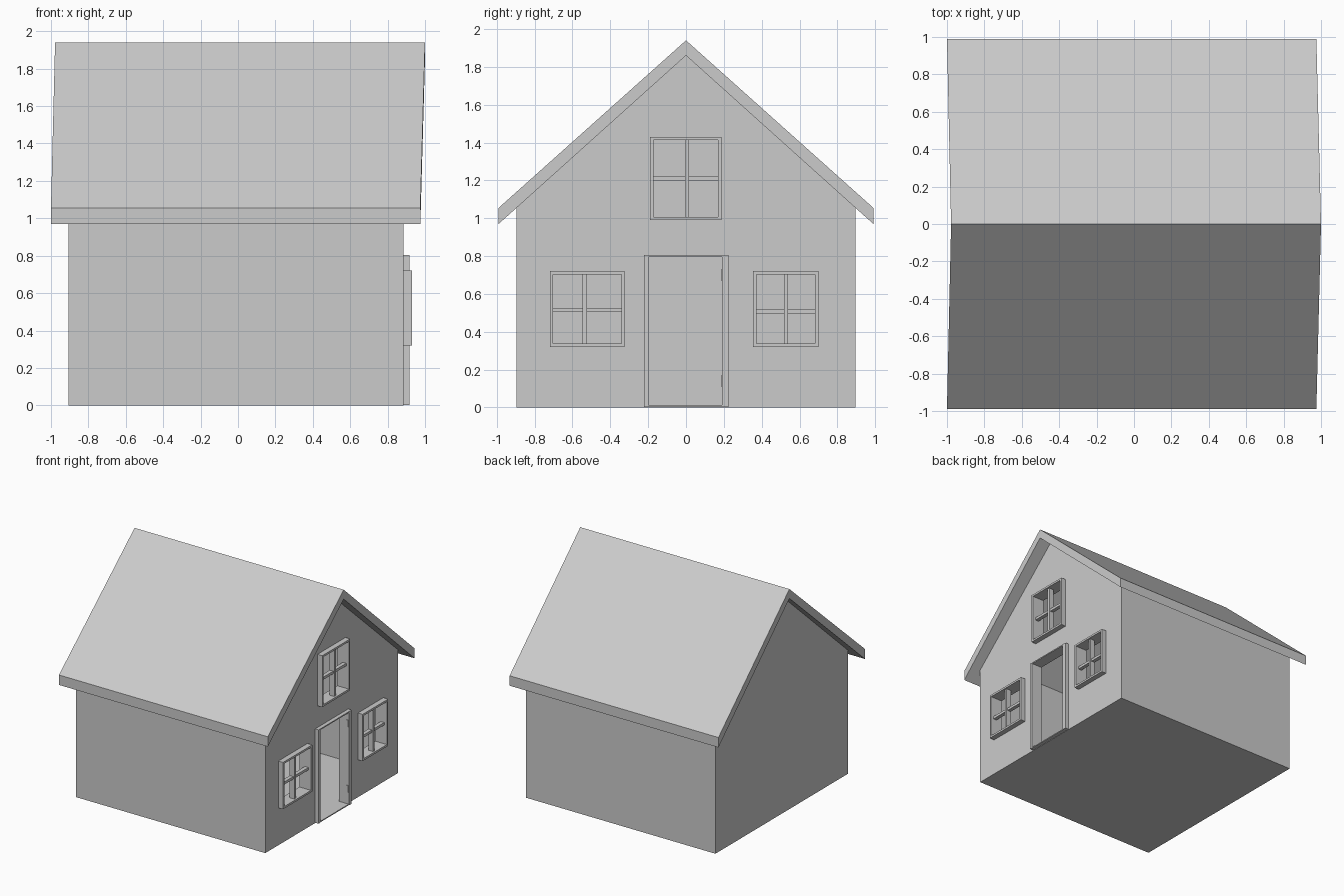
import bpy, bmesh

if "Cube" in bpy.data.objects:
    bpy.data.objects.remove(bpy.data.objects["Cube"])


def prism(name, profile, ends):
    """Extrude a (y, z) profile along x; ends(y, z) gives the two x limits."""
    bm = bmesh.new()
    a = [bm.verts.new((ends(y, z)[0], y, z)) for y, z in profile]
    b = [bm.verts.new((ends(y, z)[1], y, z)) for y, z in profile]
    n = len(profile)
    bm.faces.new(a)
    bm.faces.new(b)
    for i in range(n):
        j = (i + 1) % n
        bm.faces.new((a[i], a[j], b[j], b[i]))
    bmesh.ops.recalc_face_normals(bm, faces=bm.faces)
    me = bpy.data.meshes.new(name)
    bm.to_mesh(me)
    bm.free()
    ob = bpy.data.objects.new(name, me)
    bpy.context.collection.objects.link(ob)
    return ob


def box(name, x0, x1, y0, y1, z0, z1):
    return prism(name, [(y0, z0), (y1, z0), (y1, z1), (y0, z1)],
                 lambda y, z: (x0, x1))


def cut(target, cutter):
    cutter.hide_render = True
    cutter.hide_viewport = True
    cutter.display_type = 'WIRE'
    mod = target.modifiers.new(cutter.name, 'BOOLEAN')
    mod.operation = 'DIFFERENCE'
    mod.solver = 'EXACT'
    mod.object = cutter


BACK, FRONT, SIDE, WALL = -0.905, 0.885, 0.895, 0.065

# Walls: gabled block, hollowed out and open to the underside of the roof
walls = prism("walls", [(-SIDE, 0), (SIDE, 0), (SIDE, 1.057), (0, 1.86), (-SIDE, 1.057)],
              lambda y, z: (BACK, FRONT))
cut(walls, box("room_cutter", BACK + WALL, FRONT - WALL,
               -SIDE + WALL, SIDE - WALL, 0.01, 2.1))

# Roof: one bent slab whose ends lean slightly towards the gable front
roof = prism("roof", [(-0.99, 0.97), (0, 1.86), (0.99, 0.97),
                      (0.99, 1.055), (0, 1.94), (-0.99, 1.055)],
             lambda y, z: ((-0.978, 1.0) if y == 0 else (-1.0, 0.975)))

# Doorway: opening, posts, lintel, hinges
cut(walls, box("door_cutter", 0.7, 1.1, -0.197, 0.19, 0.01, 0.795))
box("door_post_left", 0.82, 0.918, -0.222, -0.197, 0.003, 0.805)
box("door_post_right", 0.82, 0.918, 0.19, 0.225, 0.003, 0.805)
box("door_lintel", 0.82, 0.918, -0.197, 0.19, 0.795, 0.805)
box("door_sill", 0.82, 0.914, -0.197, 0.19, 0.003, 0.012)
for i, z in enumerate((0.14, 0.7)):
    box(f"hinge_{i}", 0.895, 0.91, 0.186, 0.192, z - 0.03, z + 0.03)


def window(name, y0, y1, z0, z1, ym, zm):
    """Four-pane open window: border frame plus crossed glazing bars."""
    t, xb, xf = 0.017, 0.82, 0.93
    cut(walls, box(name + "_cutter", 0.7, 1.1, y0 + t / 2, y1 - t / 2, z0 + t / 2, z1 - t / 2))
    box(name + "_frame_left", xb, xf, y0, y0 + t, z0, z1)
    box(name + "_frame_right", xb, xf, y1 - t, y1, z0, z1)
    box(name + "_frame_bottom", xb, xf, y0 + t, y1 - t, z0, z0 + t)
    box(name + "_frame_top", xb, xf, y0 + t, y1 - t, z1 - t, z1)
    box(name + "_bar_vertical", 0.87, 0.915, ym - 0.011, ym + 0.011, z0 + t, z1 - t)
    box(name + "_bar_horizontal", 0.872, 0.905, y0 + t, y1 - t, zm - 0.011, zm + 0.011)


# Windows
window("left_window", -0.72, -0.325, 0.32, 0.72, -0.535, 0.515)
window("right_window", 0.355, 0.70, 0.32, 0.72, 0.528, 0.508)
window("attic_window", -0.19, 0.187, 0.99, 1.43, 0.005, 1.21)
